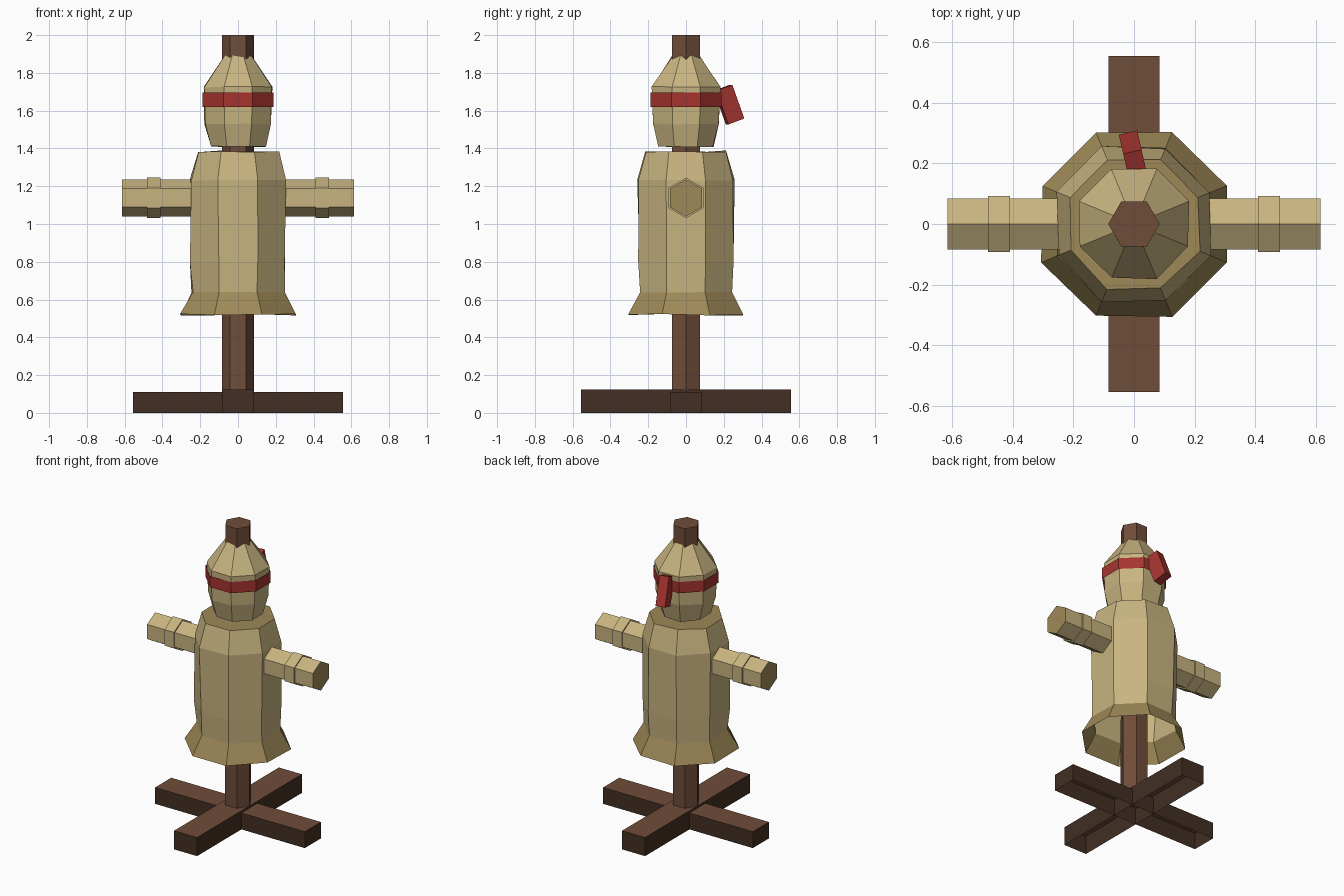
import bpy, bmesh, math, random
from mathutils import Matrix, Vector

if "Cube" in bpy.data.objects:
    bpy.data.objects.remove(bpy.data.objects["Cube"])

random.seed(4)


def material(name, rgb):
    lin = [((c / 255 + 0.055) / 1.055) ** 2.4 for c in rgb]
    m = bpy.data.materials.new(name)
    m.diffuse_color = (*lin, 1)
    m.use_nodes = True
    m.node_tree.nodes["Principled BSDF"].inputs["Base Color"].default_value = m.diffuse_color
    return m


BURLAP = material("burlap", (200, 180, 128))
HEM = material("dark burlap", (158, 137, 87))
RED = material("red cloth", (166, 52, 47))
WOOD = material("wood", (112, 77, 57))
DARK = material("dark wood", (66, 47, 36))


def finish(name, bm, mats, matrix=None):
    bmesh.ops.recalc_face_normals(bm, faces=bm.faces)
    if matrix:
        bm.transform(matrix)
    me = bpy.data.meshes.new(name)
    bm.to_mesh(me)
    bm.free()
    for m in mats:
        me.materials.append(m)
    ob = bpy.data.objects.new(name, me)
    bpy.context.collection.objects.link(ob)
    return ob


def loft(name, rings, sides, turn, mats, bottom=None, top=None,
         lower_mat=0, jitter=0.0, matrix=None):
    """Stack of (height, corner radius) rings; bottom/top = cap material index."""
    bm = bmesh.new()
    loops = []
    for z, r in rings:
        loop = []
        for i in range(sides):
            a = turn + 2 * math.pi * i / sides
            rr = r + random.uniform(-jitter, jitter)
            dz = random.uniform(-jitter, jitter) * 0.8
            loop.append(bm.verts.new((rr * math.cos(a), rr * math.sin(a), z + dz)))
        loops.append(loop)
    for k in range(len(loops) - 1):
        lo, hi = loops[k], loops[k + 1]
        for i in range(sides):
            j = (i + 1) % sides
            f = bm.faces.new((lo[i], lo[j], hi[j], hi[i]))
            f.material_index = lower_mat if k == 0 else 0
    if bottom is not None:
        bm.faces.new(loops[0][::-1]).material_index = bottom
    if top is not None:
        bm.faces.new(loops[-1]).material_index = top
    return finish(name, bm, mats, matrix)


def oct_rings(rings):
    # convert flat-to-centre distances into corner radii
    return [(z, a / math.cos(math.pi / 8)) for z, a in rings]


def box(name, size, matrix, mats, open_bottom=False):
    bm = bmesh.new()
    bmesh.ops.create_cube(bm, size=1, matrix=Matrix.Diagonal((*size, 1)))
    for f in list(bm.faces):
        if f.normal.z > 0.9 or len(mats) == 1:
            f.material_index = 0
        else:
            f.material_index = 1
        if open_bottom and f.normal.z < -0.9:
            bm.faces.remove(f)
    return finish(name, bm, mats, matrix)


# crossed foot beams, hollow underneath
box("foot_beam_side", (1.11, 0.17, 0.11), Matrix.Translation((0, 0, 0.055)),
    [WOOD, DARK], True)
box("foot_beam_front", (0.17, 1.11, 0.125), Matrix.Translation((0, 0, 0.0625)),
    [WOOD, DARK], True)

# central hexagonal post
loft("post", [(0.11, 0.086), (2.0, 0.085)], 6, 0, [WOOD], top=0)

# sack body with flared hem and closed shoulders
loft("body", oct_rings([(0.52, 0.302), (0.64, 0.243), (0.80, 0.25),
                        (1.23, 0.253), (1.385, 0.213)]),
     8, math.pi / 8, [BURLAP, HEM], top=1, lower_mat=1, jitter=0.006)

# head tapering onto the post
loft("head", oct_rings([(1.41, 0.145), (1.53, 0.176), (1.725, 0.179), (1.893, 0.068)]),
     8, math.pi / 8, [BURLAP], bottom=0, jitter=0.004)

# headband and its hanging tail
loft("headband", oct_rings([(1.62, 0.187), (1.695, 0.187)]), 8, math.pi / 8, [RED])
box("headband_tail", (0.062, 0.092, 0.19),
    Matrix.Translation((-0.003, 0.228, 1.632)) @ Matrix.Rotation(math.radians(13), 4, 'Z')
    @ Matrix.Rotation(math.radians(20), 4, 'X'), [RED])

# arms with a wrap around each
for side, turn in (("right", 0), ("left", math.pi)):
    mx = (Matrix.Translation((0, 0, 1.138)) @ Matrix.Rotation(turn, 4, 'Z')
          @ Matrix.Rotation(math.pi / 2, 4, 'Y'))
    loft(side + "_arm", [(0.2, 0.098), (0.615, 0.098)], 6, 0, [BURLAP, HEM],
         top=1, matrix=mx)
    loft(side + "_arm_wrap", [(0.41, 0.107), (0.482, 0.107)], 6, 0, [BURLAP],
         bottom=0, top=0, matrix=mx)
